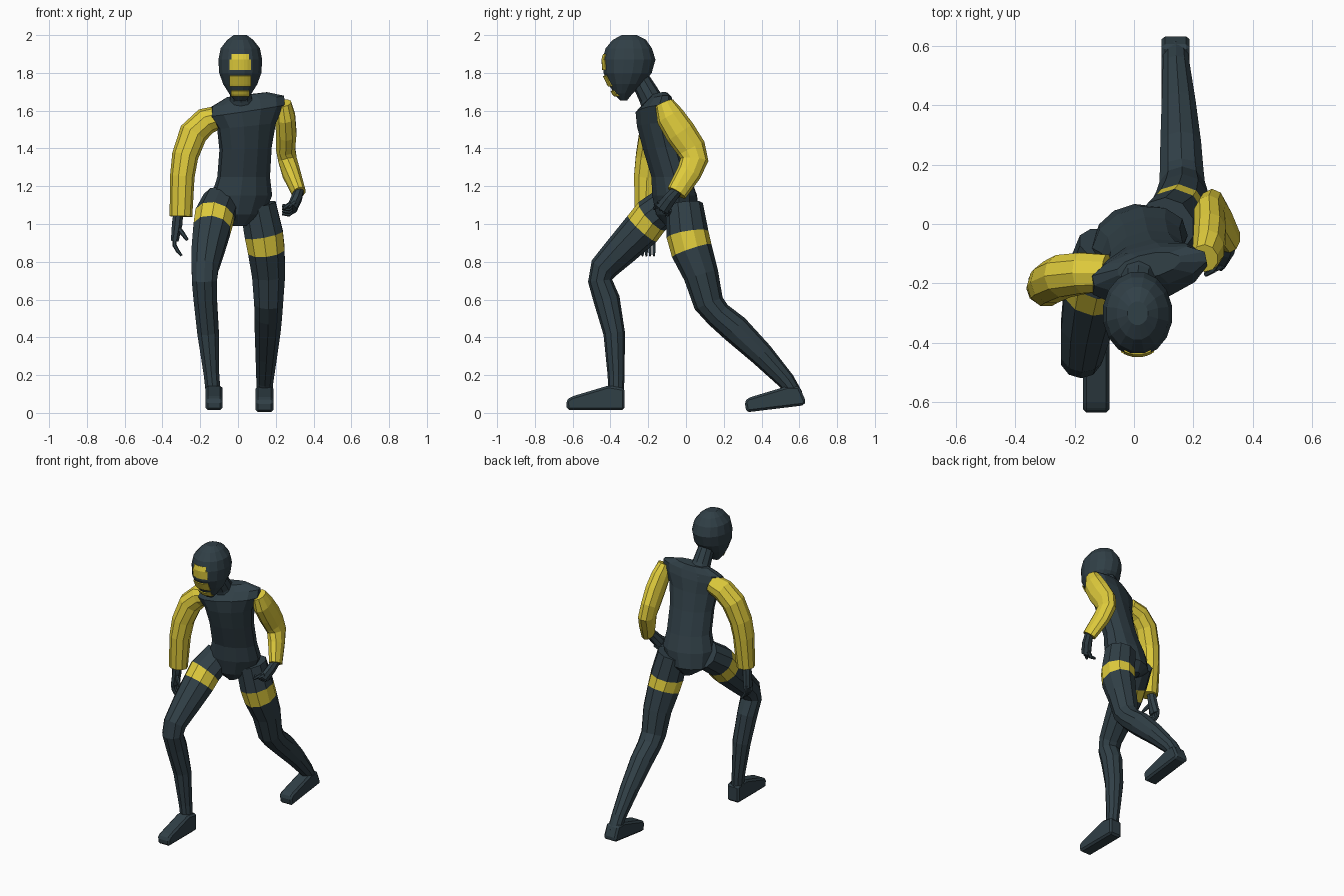
import bpy, bmesh, math
from mathutils import Vector


def material(name, rgb):
    m = bpy.data.materials.new(name)
    m.diffuse_color = (*rgb, 1)
    return m


SLATE = material("dark_slate", (0.030, 0.050, 0.062))
YELLOW = material("mustard_yellow", (0.74, 0.60, 0.045))


def finish(name, bm, mats):
    bmesh.ops.recalc_face_normals(bm, faces=bm.faces)
    me = bpy.data.meshes.new(name)
    bm.to_mesh(me)
    bm.free()
    for m in mats:
        me.materials.append(m)
    ob = bpy.data.objects.new(name, me)
    bpy.context.collection.objects.link(ob)
    return ob


def skin(name, rings, mats, bands=()):
    """Join rings of points into a closed skin; segments in bands get the second material."""
    bm = bmesh.new()
    vs = [[bm.verts.new(p) for p in r] for r in rings]
    n = len(vs[0])
    for s in range(len(vs) - 1):
        for i in range(n):
            j = (i + 1) % n
            f = bm.faces.new((vs[s][i], vs[s][j], vs[s + 1][j], vs[s + 1][i]))
            f.material_index = 1 if s in bands else 0
    bm.faces.new(vs[0])
    bm.faces.new(vs[-1])
    return finish(name, bm, mats)


def limb(name, pts, mats, ref=(1, 0, 0), sides=10, bands=()):
    """Tube through (x, y, z, width along ref, depth) points."""
    c = [Vector(p[:3]) for p in pts]
    rings = []
    for k, p in enumerate(pts):
        t = (c[min(k + 1, len(c) - 1)] - c[max(k - 1, 0)]).normalized()
        u = Vector(ref)
        u = (u - t * u.dot(t)).normalized()
        v = t.cross(u)
        rings.append([c[k] + u * p[3] * math.cos(a) + v * p[4] * math.sin(a)
                      for a in (2 * math.pi * (i + .5) / sides for i in range(sides))])
    return skin(name, rings, mats, bands)


def body(name, rows, mats, sides):
    """Horizontal sections (x, y, z, rx, ry, yaw degrees, sideways slope)."""
    rings = []
    for x, y, z, rx, ry, yaw, slope in rows:
        q = math.radians(yaw)
        ring = []
        for i in range(sides):
            a = 2 * math.pi * (i + .5) / sides
            px, py = rx * math.cos(a), ry * math.sin(a)
            ring.append((x + px * math.cos(q) - py * math.sin(q),
                         y + px * math.sin(q) + py * math.cos(q), z + px * slope))
        rings.append(ring)
    return skin(name, rings, mats)


# Torso, turned so the right shoulder and hip lead
body("torso", [
    (0.00, -0.04, 0.99, .04, .07, 15, 0), (0.00, -0.045, 1.05, .14, .11, 18, 0),
    (0.02, -0.06, 1.15, .165, .115, 18, 0), (0.03, -0.08, 1.25, .143, .10, 18, 0),
    (0.04, -0.125, 1.40, .142, .10, 18, .05), (0.045, -0.155, 1.52, .16, .10, 16, .1),
    (0.048, -0.165, 1.60, .205, .095, 14, .15), (0.052, -0.15, 1.65, .20, .065, 12, .15),
    (0.05, -0.14, 1.685, .11, .04, 12, .12)], [SLATE], 12)

# Neck
limb("neck", [(0.02, -0.155, 1.60, .085, .075), (0.015, -0.19, 1.67, .06, .06),
              (0.012, -0.25, 1.78, .05, .05)], [SLATE])

# Head: tapering to the chin
HX = 0.012
HEAD = [(2.0, -0.30, .035, .04), (1.975, -0.30, .07, .09), (1.93, -0.303, .106, .125),
        (1.87, -0.302, .118, .143), (1.80, -0.309, .114, .130), (1.74, -0.318, .092, .092),
        (1.69, -0.333, .06, .05), (1.653, -0.33, .03, .018)]
body("head", [(HX, y, z, rx, ry, 0, 0) for z, y, rx, ry in HEAD], [SLATE], 16)


def face_y(x, z):
    for a, b in zip(HEAD, HEAD[1:]):
        if b[0] <= z <= a[0]:
            f = (a[0] - z) / (a[0] - b[0])
            cy, rx, ry = (a[i] + (b[i] - a[i]) * f for i in (1, 2, 3))
            return cy - ry * math.sqrt(max(0, 1 - (x / rx) ** 2)) - .003


# Yellow face plates hugging the front of the head
for k, (z0, z1, w) in enumerate([(1.87, 1.90, .046), (1.815, 1.87, .056),
                                 (1.73, 1.785, .054), (1.678, 1.706, .046)]):
    bm = bmesh.new()
    n = 6
    grid = []
    zs = sorted({z0, z1, *(h[0] for h in HEAD if z0 < h[0] < z1)})
    for z in zs:
        xs = [w * (2 * i / n - 1) for i in range(n + 1)]
        grid.append([bm.verts.new((HX + x, face_y(x, z), z)) for x in xs])
    for r, s in zip(grid, grid[1:]):
        for i in range(n):
            bm.faces.new((r[i], r[i + 1], s[i + 1], s[i]))
    plate = finish("face_plate_%d" % (k + 1), bm, [YELLOW])
    mod = plate.modifiers.new("thickness", 'SOLIDIFY')
    mod.thickness = .006
    mod.offset = -1

# Legs with yellow thigh bands
limb("front_leg", [
    (-0.09, -0.075, 1.12, .10, .095), (-0.125, -0.182, 1.04, .108, .103),
    (-0.138, -0.232, 0.975, .103, .103), (-0.16, -0.345, 0.86, .090, .088),
    (-0.175, -0.437, 0.765, .074, .075), (-0.178, -0.455, 0.70, .070, .064),
    (-0.173, -0.42, 0.60, .065, .070), (-0.158, -0.38, 0.42, .060, .057),
    (-0.14, -0.370, 0.20, .043, .045), (-0.13, -0.37, 0.09, .041, .04)],
    [SLATE, YELLOW], bands=(1,))
limb("rear_leg", [
    (0.105, -0.01, 1.10, .10, .10), (0.137, 0.008, 0.945, .107, .112),
    (0.150, 0.03, 0.86, .102, .110), (0.162, 0.08, 0.73, .092, .093),
    (0.162, 0.12, 0.58, .080, .080), (0.16, 0.17, 0.52, .077, .072),
    (0.157, 0.26, 0.445, .072, .077), (0.15, 0.40, 0.31, .060, .064),
    (0.142, 0.53, 0.17, .047, .047), (0.14, 0.585, 0.09, .043, .037)],
    [SLATE, YELLOW], bands=(1,))


# Feet: side profiles extruded across and bevelled
def foot(name, x, half, profile):
    bm = bmesh.new()
    f = bm.faces.new([bm.verts.new((x - half, y, z)) for y, z in profile])
    ext = bmesh.ops.extrude_face_region(bm, geom=[f])
    bmesh.ops.translate(bm, vec=(2 * half, 0, 0),
                        verts=[v for v in ext["geom"] if isinstance(v, bmesh.types.BMVert)])
    bmesh.ops.bevel(bm, geom=bm.edges[:], offset=.012, segments=1, affect='EDGES')
    finish(name, bm, [SLATE])


foot("front_foot", -0.127, .045, [(-0.63, .015), (-0.325, .015), (-0.325, .13), (-0.41, .145),
                                  (-0.61, .085), (-0.635, .065)])
foot("rear_foot", 0.14, .047, [(0.32, .003), (0.625, .04), (0.635, .06), (0.60, .14),
                               (0.53, .14), (0.33, .08), (0.31, .06)])

# Yellow sleeves
limb("right_sleeve", [
    (-0.09, -0.165, 1.57, .065, .06), (-0.17, -0.165, 1.545, .072, .072),
    (-0.237, -0.175, 1.48, .075, .076), (-0.28, -0.195, 1.36, .074, .070),
    (-0.295, -0.207, 1.25, .072, .065), (-0.302, -0.217, 1.04, .056, .060)],
    [YELLOW], ref=(0, 1, 0))
limb("left_sleeve", [
    (0.238, -0.115, 1.64, .045, .05), (0.25, -0.085, 1.57, .055, .075),
    (0.255, -0.03, 1.485, .057, .082), (0.252, 0.028, 1.40, .053, .078),
    (0.262, 0.045, 1.34, .052, .074), (0.282, 0.015, 1.27, .050, .066),
    (0.322, -0.05, 1.165, .038, .055)], [YELLOW])

# Hands: palm, four fingers side by side and a thumb
limb("right_palm", [(-0.315, -0.21, 1.07, .03, .028), (-0.322, -0.205, 1.0, .032, .03),
                    (-0.335, -0.20, 0.91, .042, .022)], [SLATE], ref=(0, 1, 0), sides=8)
for i in range(4):
    y = -0.230 + i * .02
    limb("right_finger_%d" % (i + 1), [
        (-0.338, y, 0.93, .010, .012), (-0.335, y, 0.885, .010, .011),
        (-0.318, y, 0.855, .009, .010), (-0.298, y, 0.832, .006, .006)],
        [SLATE], ref=(0, 1, 0), sides=6)
limb("right_thumb", [(-0.32, -0.215, 0.985, .013, .013), (-0.29, -0.235, 0.945, .012, .012),
                     (-0.268, -0.24, 0.915, .008, .008)], [SLATE], ref=(0, 1, 0), sides=6)

limb("left_palm", [(0.325, -0.045, 1.18, .025, .03), (0.31, -0.085, 1.135, .030, .036),
                   (0.285, -0.125, 1.08, .028, .042)], [SLATE], sides=8)
for i in range(4):
    dy, dz = -.018 * i, .014 * i
    limb("left_finger_%d" % (i + 1), [
        (0.30, -0.085 + dy, 1.075 + dz, .012, .012), (0.268, -0.097 + dy, 1.05 + dz, .012, .012),
        (0.235, -0.10 + dy, 1.055 + dz, .009, .009)], [SLATE], ref=(0, 1, 0), sides=6)
limb("left_thumb", [(0.30, -0.11, 1.125, .012, .012), (0.265, -0.155, 1.10, .011, .011),
                    (0.24, -0.17, 1.08, .008, .008)], [SLATE], ref=(0, 0, 1), sides=6)
